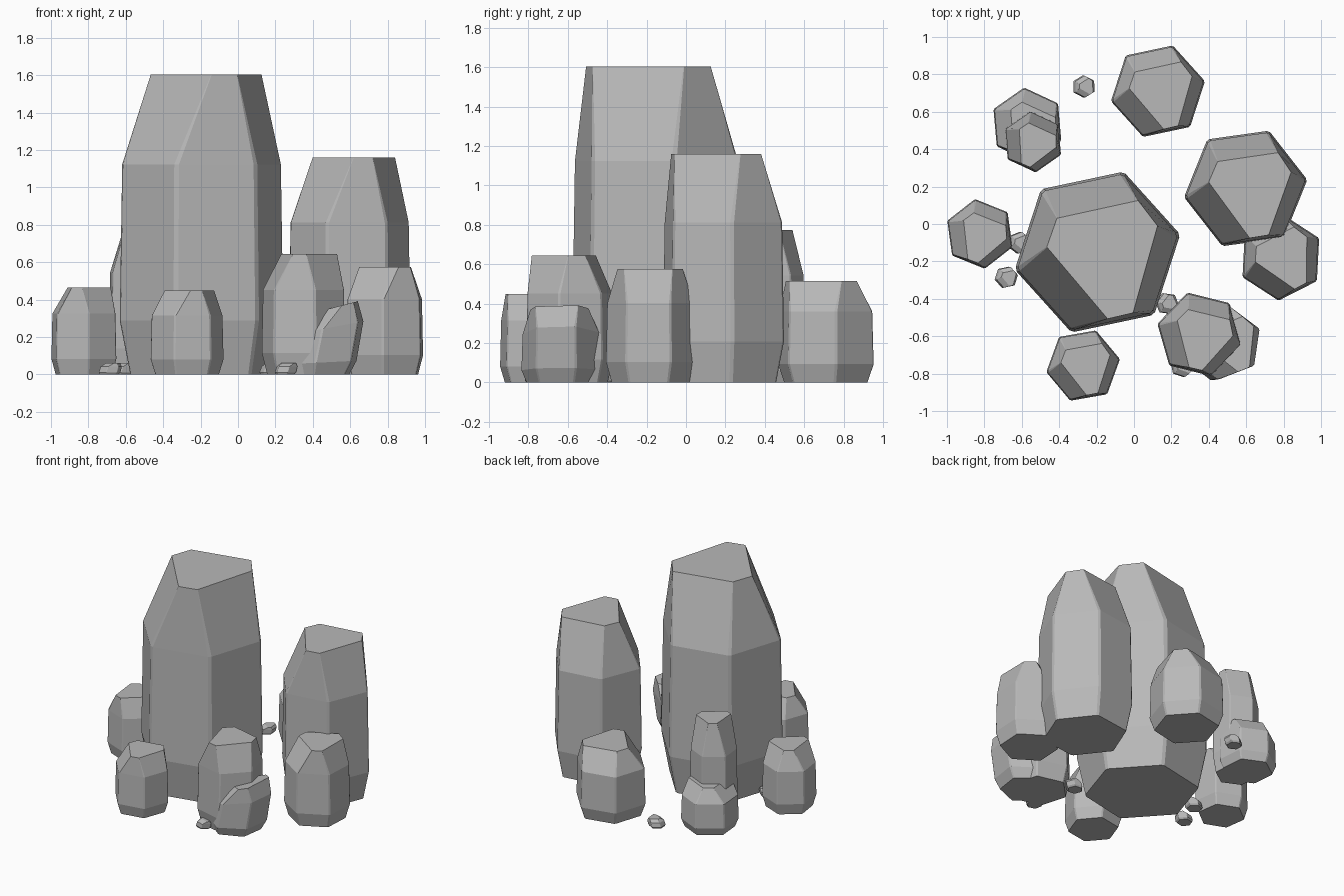
import bpy
from math import cos, sin, radians
from mathutils import Vector, Matrix

cube = bpy.data.objects.get("Cube")
if cube:
    bpy.data.objects.remove(cube)

stone = bpy.data.materials.new("stone_grey")
stone.use_nodes = True
grey = (0.48, 0.48, 0.48, 1)
stone.diffuse_color = grey
stone.node_tree.nodes["Principled BSDF"].inputs["Base Color"].default_value = grey

# Shared unit column: six-sided outline and a lopsided flat cap
HEX = [Vector((cos(radians(a)), sin(radians(a)))) for a in range(12, 372, 60)]
CAP = [Vector(p) for p in ((.71, .31), (.48, .61), (-.48, .40),
                           (-.60, .06), (.12, -.79), (.42, -.72))]


def chop(points, amount):
    """Cut every corner of a closed outline into a narrow facet."""
    result = []
    for i, p in enumerate(points):
        for q in (points[i - 1], points[(i + 1) % len(points)]):
            result.append(p.lerp(q, amount))
    return result


# Height fraction and outline of each ring
RINGS = [
    (0, chop([p * .87 for p in HEX], .035)),
    (.18, chop(HEX, .035)),
    (.70, chop([p * .97 for p in HEX], .035)),
    (1, chop(CAP, .006)),
]


def rock(name, x, y, radius, height, turn=0, lean=0, slope=0):
    """Stack the rings; lean shears along x, slope raises the +x side."""
    spin = Matrix.Rotation(radians(turn), 2)
    verts, faces = [], []
    for level, outline in RINGS:
        for p in outline:
            q = spin @ p
            z = level * height * (1 + slope * q.x)
            verts.append((x + q.x * radius + lean * z, y + q.y * radius, z))
    n = len(RINGS[0][1])
    for r in range(len(RINGS) - 1):
        for i in range(n):
            j = (i + 1) % n
            faces.append((r * n + i, r * n + j, (r + 1) * n + j, (r + 1) * n + i))
    faces.append(tuple(reversed(range(n))))
    faces.append(tuple(range(len(verts) - n, len(verts))))
    mesh = bpy.data.meshes.new(name)
    mesh.from_pydata(verts, [], faces)
    mesh.materials.append(stone)
    obj = bpy.data.objects.new(name, mesh)
    bpy.context.collection.objects.link(obj)


# Tall columns
rock("main_column", -.195, -.15, .452, 1.605)
rock("left_column", .597, .19, .333, 1.16, -4)
rock("back_right_column", -.54, .44, .165, .775, -37)

# Surrounding boulders
rock("back_boulder", .128, .71, .257, .515)
rock("left_boulder", .785, -.18, .23, .575, 15)
rock("front_left_boulder", .35, -.59, .232, .645, -26)
rock("leaning_boulder", .43, -.635, .205, .355, 10, .2, .16)
rock("front_boulder", -.272, -.757, .2, .45, -2)
rock("right_boulder", -.824, -.053, .188, .465, -34)
rock("back_right_boulder", -.57, .53, .2, .34, -37)

# Pebbles on the ground
for i, (x, y, turn) in enumerate(((-.275, .735, 20), (-.69, -.285, 0),
                                  (.17, -.425, 40), (-.62, -.10, 10),
                                  (.25, -.76, 30))):
    rock(f"pebble_{i + 1}", x, y, .06, .06, turn, .3)
